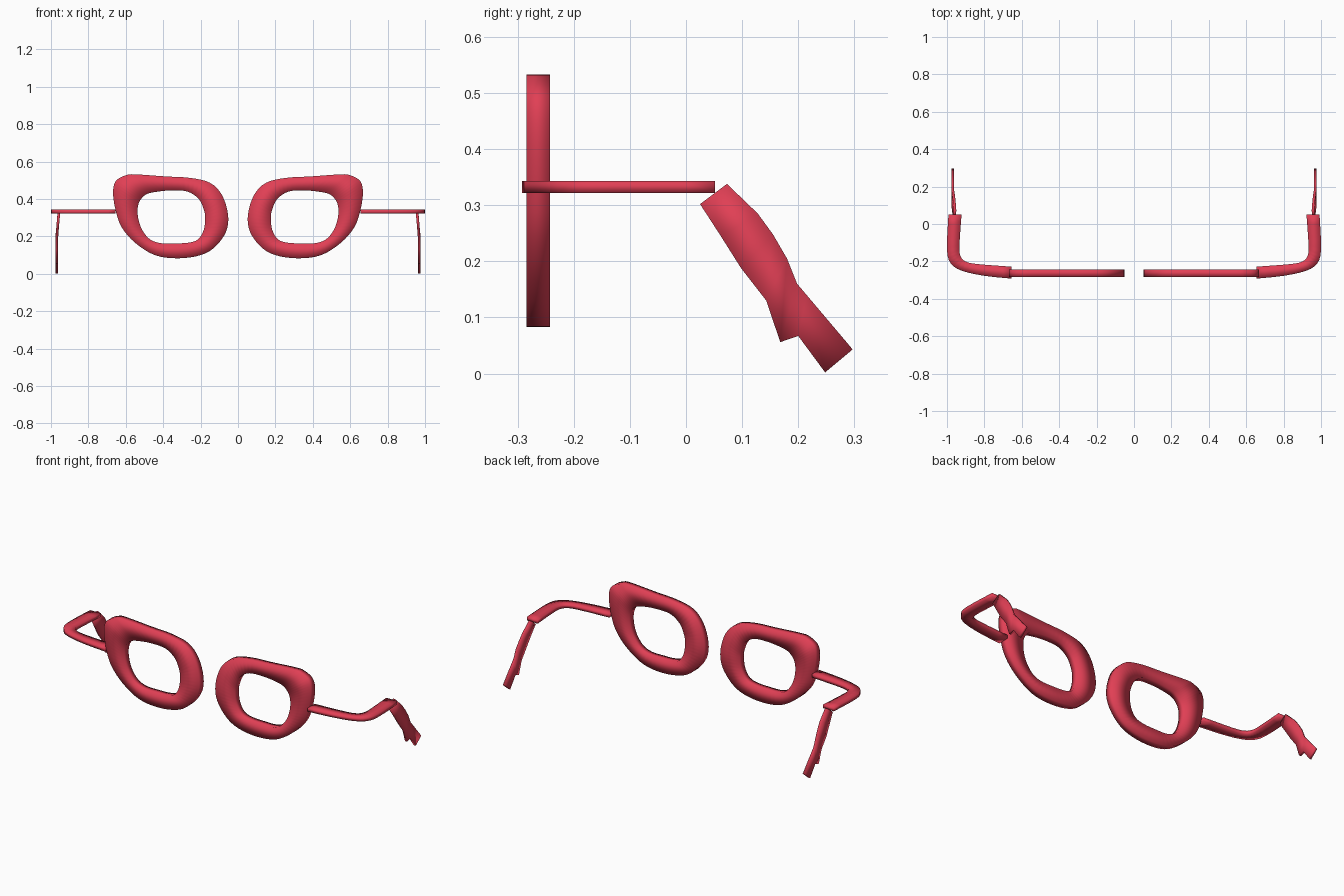
import bpy, bmesh
from mathutils import Vector

cube = bpy.data.objects.get("Cube")
if cube:
    bpy.data.objects.remove(cube, do_unlink=True)

red = bpy.data.materials.new("frame_red")
red.use_nodes = True
colour = (0.75, 0.05, 0.09, 1)
red.diffuse_color = colour
red.node_tree.nodes["Principled BSDF"].inputs["Base Color"].default_value = colour


def smooth_path(points, closed=False, steps=4):
    """Catmull-Rom curve through 2D points."""
    pts = [Vector(p) for p in points]
    n = len(pts)
    get = (lambda i: pts[i % n]) if closed else (lambda i: pts[max(0, min(n - 1, i))])
    out = []
    for i in range(n if closed else n - 1):
        a, b, c, d = (get(i + k) for k in (-1, 0, 1, 2))
        for s in range(steps):
            t = s / steps
            out.append(0.5 * (2 * b + (c - a) * t + (2 * a - 5 * b + 4 * c - d) * t * t
                              + (3 * b - a - 3 * c + d) * t ** 3))
    return out if closed else out + [pts[-1]]


def strip(name, edge_a, edge_b, place, closed=False):
    """Thick flat band between two edges; place(p, side) maps 2D to 3D."""
    for label, sign in (("left", 1), ("right", -1)):
        bm = bmesh.new()
        rings = []
        for a, b in zip(edge_a, edge_b):
            corners = [(a, -1), (b, -1), (b, 1), (a, 1)]
            ring = []
            for p, side in corners:
                x, y, z = place(p, side)
                ring.append(bm.verts.new((sign * x, y, z)))
            rings.append(ring)
        n = len(rings)
        for i in range(n if closed else n - 1):
            r, q = rings[i], rings[(i + 1) % n]
            for k in range(4):
                m = (k + 1) % 4
                bm.faces.new((r[k], r[m], q[m], q[k]))
        if not closed:
            bm.faces.new(rings[0])
            bm.faces.new(rings[-1])
        bmesh.ops.recalc_face_normals(bm, faces=bm.faces)
        for f in bm.faces:
            f.smooth = True
        mesh = bpy.data.meshes.new(label + "_" + name)
        bm.to_mesh(mesh)
        bm.free()
        mesh.materials.append(red)
        obj = bpy.data.objects.new(label + "_" + name, mesh)
        bpy.context.collection.objects.link(obj)


# Lens rims: outer and inner outlines in x, z
outer = [(.6, .527), (.55, .532), (.39, .521), (.257, .513), (.15, .487), (.085, .42),
         (.053, .315), (.064, .225), (.123, .144), (.2, .1), (.32, .083), (.444, .1),
         (.55, .166), (.62, .246), (.652, .33), (.668, .43), (.654, .495)]
inner = [(.49, .425), (.44, .438), (.36, .446), (.27, .44), (.21, .4), (.183, .345),
         (.176, .3), (.183, .235), (.215, .183), (.27, .166), (.345, .163), (.42, .165),
         (.475, .188), (.515, .24), (.534, .3), (.536, .355), (.522, .395)]
strip("lens_rim", smooth_path(outer, True), smooth_path(inner, True),
      lambda p, s: (p[0], -.263 + .021 * s, p[1]), closed=True)

# Temple arms: outer and inner edges in x, y
arm_out = [(.655, -.292), (.8, -.277), (.92, -.25), (.98, -.21), (1, -.135), (.992, .052)]
arm_in = [(.655, -.228), (.84, -.214), (.905, -.198), (.93, -.165), (.933, -.107), (.922, .052)]
strip("temple_arm", smooth_path(arm_out, steps=3), smooth_path(arm_in, steps=3),
      lambda p, s: (p[0], p[1], .3325 + .0105 * s))


# Ear tips: front and back edges in y, z, bowing slightly outward
def tip_place(p, s):
    bend = max(0, min(1, (.33 - p[1]) / .13))
    return (.957 + .012 * bend + .007 * s, p[0], p[1])


tip_front = [(.025, .302), (.062, .245), (.098, .188), (.143, .13), (.168, .056),
             (.2, .067), (.248, .002)]
tip_back = [(.073, .338), (.128, .285), (.155, .248), (.18, .205), (.198, .16),
            (.215, .14), (.297, .043)]
strip("ear_tip", tip_front, tip_back, tip_place)
